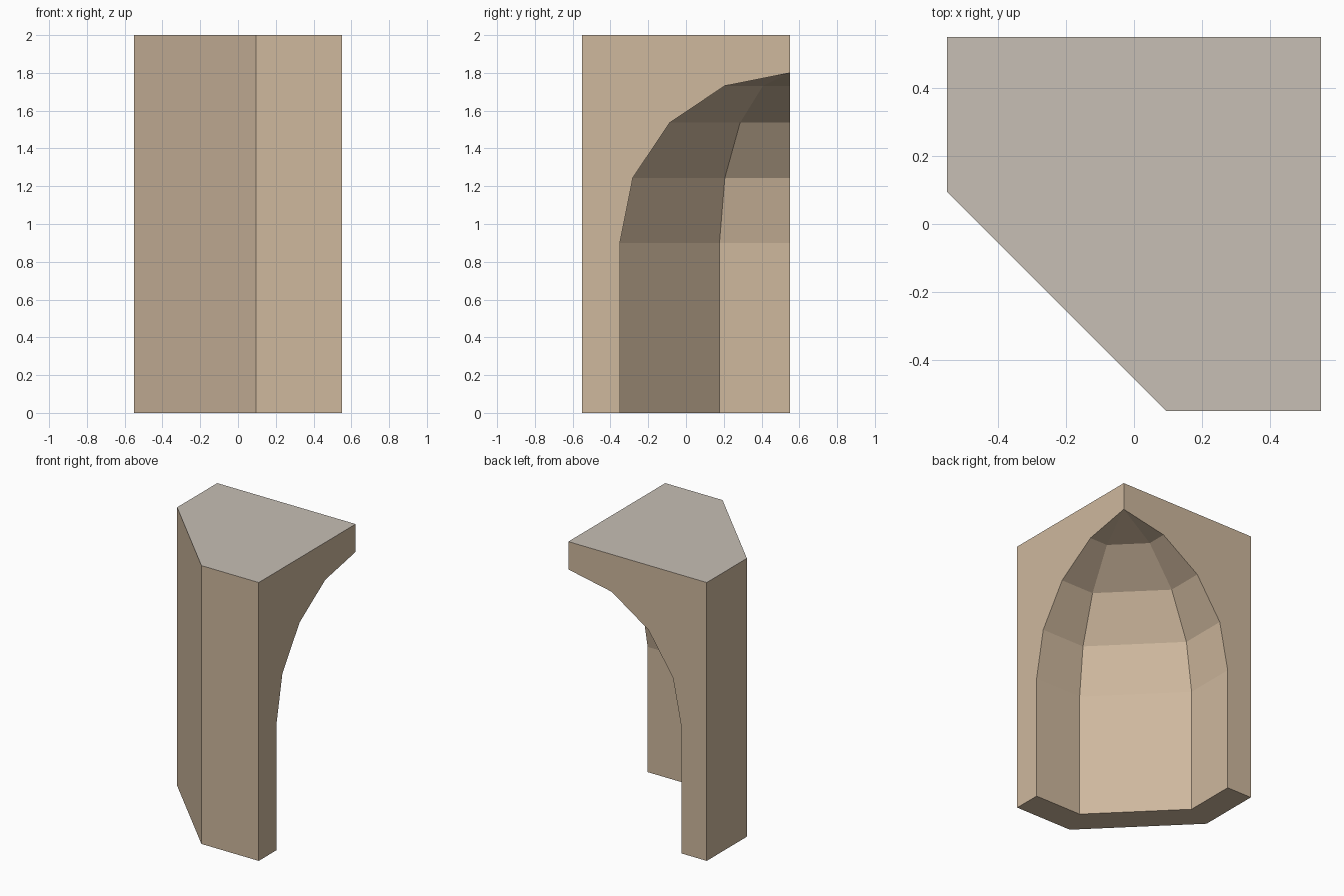
import bpy, bmesh, math

if "Cube" in bpy.data.objects:
    bpy.data.objects.remove(bpy.data.objects["Cube"])

C = 0.55                      # axis of the full octagon, at the inner corner
T = math.tan(math.pi / 8)
OUTER, INNER, SPRING, HEIGHT = 1.1, 0.9, 0.9, 2.0


def material(name, color):
    m = bpy.data.materials.new(name)
    m.diffuse_color = (*color, 1)
    m.use_nodes = True
    m.node_tree.nodes["Principled BSDF"].inputs["Base Color"].default_value = m.diffuse_color
    return m


bm = bmesh.new()


def ring(apothem, z):
    """Quarter of an octagon around the corner axis."""
    pts = [(1, 0), (1, T), (T, 1), (0, 1)]
    return [bm.verts.new((C - apothem * x, C - apothem * y, z)) for x, y in pts]


def bridge(a, b):
    for i in range(3):
        bm.faces.new((a[i], a[i + 1], b[i + 1], b[i]))


# Outer walls
out_low, out_top = ring(OUTER, 0), ring(OUTER, HEIGHT)
bridge(out_low, out_top)

# Niche wall and faceted half dome
niche = [ring(INNER, 0)]
for k in range(4):
    a = k * math.pi / 8
    niche.append(ring(INNER * math.cos(a), SPRING + INNER * math.sin(a)))
for a, b in zip(niche, niche[1:]):
    bridge(a, b)
apex = bm.verts.new((C, C, SPRING + INNER))
for i in range(3):
    bm.faces.new((niche[-1][i], niche[-1][i + 1], apex))

# Underside, flat top and the two arched cut faces
bridge(niche[0], out_low)
corner = bm.verts.new((C, C, HEIGHT))
top = bm.faces.new(out_top + [corner])
for i in (0, 3):
    bm.faces.new([out_low[i], out_top[i], corner, apex] + [r[i] for r in reversed(niche)])

bmesh.ops.recalc_face_normals(bm, faces=bm.faces[:])
top.material_index = 1

mesh = bpy.data.meshes.new("domed_corner_wall")
bm.to_mesh(mesh)
bm.free()
mesh.materials.append(material("tan_stone", (0.62, 0.48, 0.34)))
mesh.materials.append(material("pale_top", (0.57, 0.52, 0.46)))
bpy.context.collection.objects.link(bpy.data.objects.new("domed_corner_wall", mesh))
